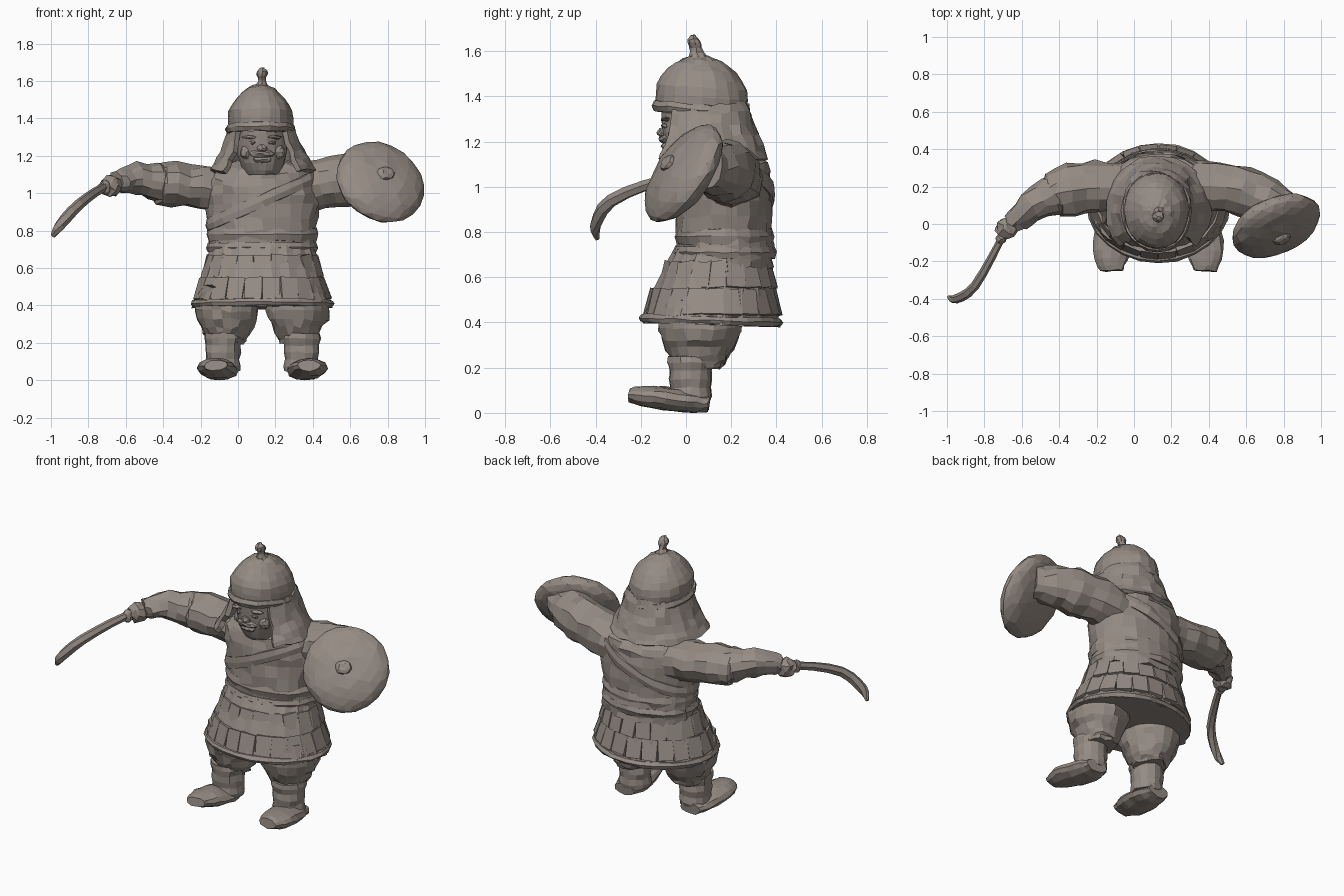
import bpy, bmesh, math, random
from mathutils import Vector, Matrix

random.seed(4)
if "Cube" in bpy.data.objects:
    bpy.data.objects.remove(bpy.data.objects["Cube"])

clay = bpy.data.materials.new("warm_grey_clay")
clay.use_nodes = True
clay.diffuse_color = (0.3, 0.26, 0.23, 1)
clay.node_tree.nodes["Principled BSDF"].inputs["Base Color"].default_value = clay.diffuse_color

MID = 0.13      # centre line of the body
FINE = 0.004    # surface roughness of crisp parts
ROUGH = 0.01    # surface roughness of cloth
UP = Vector((0, 0, 1))
SIDES = (("right", -1), ("left", 1))


def finish(name, bm, jitter):
    """Roughen the surface a little and make the object."""
    for vert in bm.verts:
        vert.co += Vector([random.uniform(-jitter, jitter) for axis in range(3)])
        vert.co.z = max(vert.co.z, 0)
    bmesh.ops.recalc_face_normals(bm, faces=bm.faces)
    mesh = bpy.data.meshes.new(name)
    bm.to_mesh(mesh)
    bm.free()
    mesh.materials.append(clay)
    obj = bpy.data.objects.new(name, mesh)
    bpy.context.collection.objects.link(obj)
    return obj


def smooth(keys, steps=3):
    """Pass a flowing curve through a few key values."""
    keys = [Vector(key) for key in keys]
    last = len(keys) - 1
    result = []
    for i in range(last):
        start, end = keys[i], keys[i + 1]
        leave = (end - keys[max(i - 1, 0)]) / 2
        arrive = (keys[min(i + 2, last)] - start) / 2
        gap = end - start
        for step in range(steps):
            t = step / steps
            result.append(start + leave * t + (gap * 3 - leave * 2 - arrive) * t * t
                          + (leave + arrive - gap * 2) * t * t * t)
    return result + [keys[last]]


def skin(name, loops, jitter, around=True, closed=False):
    """Bridge successive loops of points into one surface."""
    bm = bmesh.new()
    rows = [[bm.verts.new(point) for point in loop] for loop in loops]
    count = len(rows[0])
    pairs = list(zip(rows, rows[1:]))
    if closed:
        pairs.append((rows[-1], rows[0]))
    for low, high in pairs:
        for i in range(count if around else count - 1):
            j = (i + 1) % count
            bm.faces.new((low[i], low[j], high[j], high[i]))
    if around and not closed:
        bm.faces.new(rows[0])
        bm.faces.new(rows[-1])
    return finish(name, bm, jitter)


def stack(name, x, y, keys, count=18, jitter=FINE, lean=0, slope=0, pleat=0, fold=0, opening=0):
    """Loft level ellipses given as (height, half width, half depth)."""
    loops = []
    for row, (z, wide, deep) in enumerate(smooth(keys)):
        middle = y + lean * (z - keys[0][0])
        loop = []
        for i in range(count):
            if opening:
                angle = math.pi / 2 + (math.pi - opening) * (2 * i / (count - 1) - 1)
            else:
                angle = math.tau * i / count
            grow = 1 + pleat * (i % 2) + fold * (row % 2)
            dx, dy = wide * grow * math.cos(angle), deep * grow * math.sin(angle)
            loop.append((x + dx, middle + dy, z + slope * dy))
        loops.append(loop)
    return skin(name, loops, jitter, around=not opening)


def sweep(name, path, count=12, jitter=FINE, flat=1, fold=0, closed=False):
    """Sweep an ellipse along points given as (x, y, z, half width)."""
    points = [Vector(key[:3]) for key in path]
    last = len(points) - 1
    loops = []
    for i, point in enumerate(points):
        ahead = points[(i + 1) % len(points)] if closed else points[min(i + 1, last)]
        behind = points[i - 1] if closed else points[max(i - 1, 0)]
        along = (ahead - behind).normalized()
        side = along.cross(UP).normalized()
        rise = side.cross(along)
        radius = path[i][3] * (1 + fold * (i % 2))
        turns = [math.tau * k / count for k in range(count)]
        loops.append([point + radius * (side * math.cos(a) + rise * flat * math.sin(a)) for a in turns])
    return skin(name, loops, jitter, closed=closed)


def band(name, x, y, z, wide, deep, thick, tilt_x=0, tilt_y=0, flat=1.5, count=24):
    """Closed strap around an ellipse, optionally tilted."""
    path = []
    for i in range(count):
        c, s = math.cos(math.tau * i / count), math.sin(math.tau * i / count)
        path.append((x + wide * c, y + deep * s, z + tilt_x * c + tilt_y * s, thick))
    sweep(name, path, count=6, flat=flat, closed=True)


def blob(name, place, size, jitter=FINE, turn=Matrix.Identity(4), detail=2):
    bm = bmesh.new()
    pose = Matrix.Translation(place) @ turn @ Matrix.Diagonal((*size, 1))
    bmesh.ops.create_icosphere(bm, subdivisions=detail, radius=1, matrix=pose)
    finish(name, bm, jitter)


def plate_row(name, y, z, wide, deep, count):
    """Ring of overlapping plates leaning outward with the skirt."""
    bm = bmesh.new()
    for i in range(count):
        c, s = math.cos(math.tau * i / count), math.sin(math.tau * i / count)
        outward = Vector((c / wide, s / deep, 1)).to_track_quat('Z', 'Y').to_matrix().to_4x4()
        pose = (Matrix.Translation((MID + wide * c, y + deep * s, z)) @ outward
                @ Matrix.Rotation(random.uniform(-0.1, 0.1), 4, 'Z')
                @ Matrix.Diagonal((6 * wide / count, 0.12, 0.02, 1)))
        bmesh.ops.create_cube(bm, size=1, matrix=pose)
    finish(name, bm, FINE)


# Torso with sashes and belt
stack("torso", MID, 0.17, [(0.64, 0.29, 0.22), (0.8, 0.29, 0.21), (1, 0.31, 0.21),
                           (1.1, 0.27, 0.19), (1.18, 0.12, 0.12)], count=24, jitter=ROUGH)
band("chest_sash", MID, 0.17, 0.96, 0.29, 0.21, 0.015, tilt_x=0.13, flat=2.5)
band("waist_sash", MID, 0.17, 0.78, 0.28, 0.2, 0.02, flat=2)
band("belt", MID, 0.17, 0.71, 0.28, 0.21, 0.02)

# Pleated skirt with two rows of plates
stack("skirt", MID, 0.15, [(0.72, 0.27, 0.2), (0.55, 0.32, 0.26), (0.39, 0.37, 0.3)],
      count=40, lean=0.12, slope=-0.03, pleat=0.03)
band("skirt_hem", MID, 0.11, 0.41, 0.365, 0.3, 0.02, tilt_y=-0.01, flat=1)
plate_row("upper_skirt_plates", 0.14, 0.61, 0.3, 0.24, 20)
plate_row("lower_skirt_plates", 0.12, 0.49, 0.34, 0.28, 22)

# Trousers, gaiters and boots
for word, side in SIDES:
    stack(word + "_trouser", MID + 0.19 * side, 0.06,
          [(0.5, 0.14, 0.16), (0.37, 0.17, 0.18), (0.25, 0.12, 0.13), (0.2, 0.09, 0.1)], jitter=ROUGH)
    stack(word + "_gaiter", MID + 0.21 * side, 0.02,
          [(0.25, 0.1, 0.1), (0.15, 0.09, 0.09), (0.05, 0.09, 0.09)], count=14, fold=0.06)
    toe = MID + 0.25 * side
    heel = MID + 0.23 * side
    sweep(word + "_boot", smooth([(heel, 0.1, 0.04, 0.07), (heel, 0, 0.05, 0.1),
                                  (toe, -0.15, 0.07, 0.1), (toe, -0.25, 0.08, 0.06)]), flat=0.5)

# Sword arm: wide sleeve, forearm and fist
sweep("right_sleeve", smooth([(0, 0.2, 1, 0.13), (-0.2, 0.2, 1.03, 0.13), (-0.4, 0.17, 1.05, 0.13),
                              (-0.45, 0.15, 1.05, 0.08)]), jitter=ROUGH, flat=0.85, fold=0.05)
sweep("right_forearm", smooth([(-0.4, 0.17, 1.05, 0.1), (-0.55, 0.09, 1.08, 0.08),
                               (-0.65, 0, 1.06, 0.05)]), jitter=ROUGH, fold=0.06)
blob("right_fist", (-0.68, -0.02, 1.04), (0.06, 0.06, 0.06), ROUGH)

# Curved sword and its guard
sweep("sword", smooth([(-0.64, 0.05, 1.03, 0.02), (-0.72, -0.1, 1.03, 0.02), (-0.85, -0.33, 0.94, 0.025),
                       (-0.95, -0.4, 0.83, 0.025), (-0.99, -0.39, 0.77, 0.01)]), count=6, flat=1.2, jitter=0.001)
blob("sword_guard", (-0.71, -0.08, 1.03), (0.03, 0.03, 0.04))

# Shield arm
sweep("left_sleeve", smooth([(0.22, 0.2, 1, 0.13), (0.45, 0.2, 1.05, 0.13), (0.65, 0.15, 1.08, 0.13),
                             (0.82, 0.08, 1.08, 0.09)]), jitter=ROUGH, fold=0.04)

# Round, thickly domed shield with a central boss
facing = Vector((0.35, -0.78, 0.53)).normalized()
shield_turn = facing.to_track_quat('Z', 'Y').to_matrix().to_4x4()
shield_spot = Vector((0.76, -0.01, 1.06))
blob("shield", shield_spot, (0.25, 0.25, 0.09), turn=shield_turn, detail=3)
blob("shield_boss", shield_spot + facing * 0.09, (0.05, 0.04, 0.02), turn=shield_turn)

# Head and face
stack("head", MID, 0.04, [(1.1, 0.09, 0.1), (1.2, 0.13, 0.14), (1.36, 0.14, 0.15)])
blob("nose", (MID, -0.1, 1.24), (0.03, 0.03, 0.02))
blob("moustache", (MID, -0.09, 1.21), (0.07, 0.03, 0.02))
blob("lower_lip", (MID, -0.08, 1.18), (0.05, 0.03, 0.02))
for word, side in SIDES:
    blob(word + "_eye", (MID + 0.05 * side, -0.09, 1.27), (0.02, 0.02, 0.01))
    blob(word + "_brow", (MID + 0.06 * side, -0.09, 1.3), (0.05, 0.02, 0.01))
    blob(word + "_cheek", (MID + 0.08 * side, -0.05, 1.22), (0.04, 0.03, 0.04))

# Neck guard, open at the face
guard = stack("neck_guard", MID, 0.08, [(1.36, 0.16, 0.18), (1.22, 0.21, 0.23), (1.12, 0.27, 0.27)],
              count=22, jitter=ROUGH, opening=0.8)
thickness = guard.modifiers.new("thickness", 'SOLIDIFY')
thickness.thickness = 0.03
thickness.offset = 0

# Helmet, brim and finial
stack("helmet", 0.12, 0.07, [(1.32, 0.17, 0.2), (1.44, 0.17, 0.2), (1.54, 0.1, 0.12), (1.58, 0.03, 0.03)],
      count=20, slope=-0.07)
band("helmet_brim", 0.12, 0.07, 1.34, 0.17, 0.2, 0.02, tilt_y=-0.02, flat=1.3)
stack("finial", MID, 0.06, [(1.55, 0.05, 0.05), (1.6, 0.02, 0.03), (1.64, 0.03, 0.03), (1.67, 0.01, 0.01)],
      count=8, lean=-0.25)
